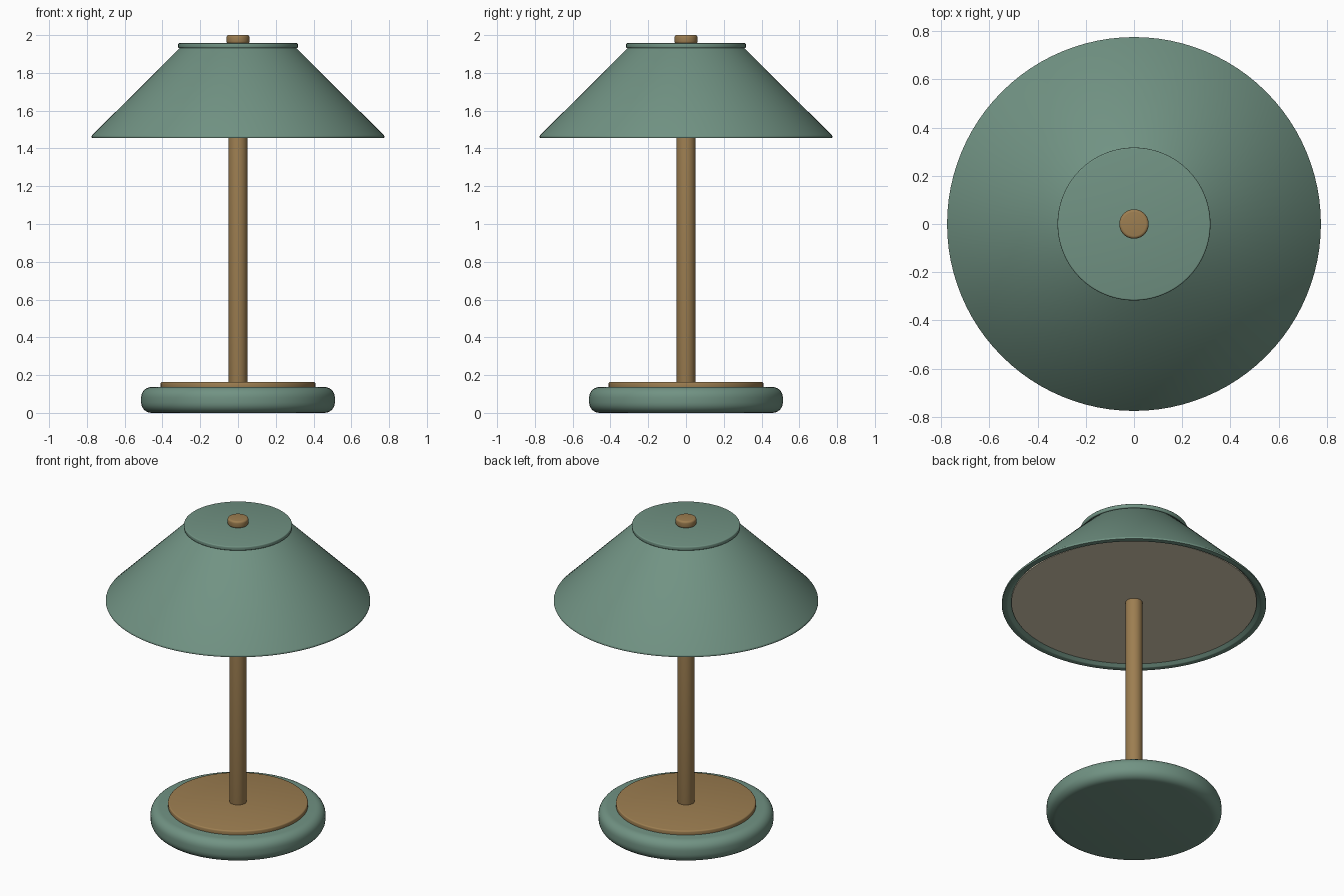
import bpy, bmesh, math

if "Cube" in bpy.data.objects:
    bpy.data.objects.remove(bpy.data.objects["Cube"])


def material(name, rgb):
    m = bpy.data.materials.new(name)
    m.diffuse_color = (*rgb, 1.0)
    m.use_nodes = True
    m.node_tree.nodes["Principled BSDF"].inputs["Base Color"].default_value = m.diffuse_color
    return m


GREEN = material("sage green", (0.165, 0.29, 0.228))
WOOD = material("warm wood", (0.337, 0.209, 0.082))
CREAM = material("cream diffuser", (0.70, 0.63, 0.47))


def lathe(name, profile, mat, bevel=0.0, steps=3, closed=False, segments=96):
    """Spin (radius, z) points round the z axis, then round the sharp edges."""
    bm = bmesh.new()
    verts = [bm.verts.new((r, 0, z)) for r, z in profile]
    pairs = list(zip(verts, verts[1:]))
    if closed:
        pairs.append((verts[-1], verts[0]))
    edges = [bm.edges.new(p) for p in pairs]
    bmesh.ops.spin(bm, geom=verts + edges, cent=(0, 0, 0), axis=(0, 0, 1),
                   angle=math.tau, steps=segments)
    bmesh.ops.remove_doubles(bm, verts=bm.verts, dist=1e-5)
    bmesh.ops.recalc_face_normals(bm, faces=bm.faces)
    mesh = bpy.data.meshes.new(name)
    bm.to_mesh(mesh)
    bm.free()
    mesh.materials.append(mat)
    obj = bpy.data.objects.new(name, mesh)
    bpy.context.collection.objects.link(obj)
    bpy.ops.object.select_all(action='DESELECT')
    obj.select_set(True)
    bpy.context.view_layer.objects.active = obj
    if bevel:
        mod = obj.modifiers.new("rounded edges", 'BEVEL')
        mod.width = bevel
        mod.segments = steps
        mod.limit_method = 'ANGLE'
        mod.angle_limit = math.radians(30)
        bpy.ops.object.modifier_apply(modifier=mod.name)
    bpy.ops.object.shade_smooth_by_angle(angle=math.radians(35))
    return obj


def disc(name, radius, z0, z1, mat, bevel=0.0, steps=3):
    return lathe(name, [(0, z0), (radius, z0), (radius, z1), (0, z1)],
                 mat, bevel, steps)


# Base with soft rounded edges and a wooden inlay plate
disc("base", 0.513, 0.0, 0.137, GREEN, 0.055, 6)
disc("base_plate", 0.41, 0.125, 0.163, WOOD, 0.008)

# Stem running up into the shade
disc("stem", 0.05, 0.155, 1.90, WOOD, 0.01)

# Conical shade shell with a narrow rim
lathe("shade", [(0.30, 1.94), (0.775, 1.467), (0.775, 1.455),
                (0.742, 1.455), (0.27, 1.925)], GREEN, 0.004, 2, closed=True)

# Cap on top of the shade, and finial
disc("shade_cap", 0.317, 1.931, 1.957, GREEN, 0.006)
disc("finial", 0.061, 1.955, 2.0, WOOD, 0.012, 4)

# Diffuser closing the underside of the shade
disc("diffuser", 0.719, 1.47, 1.482, CREAM)
